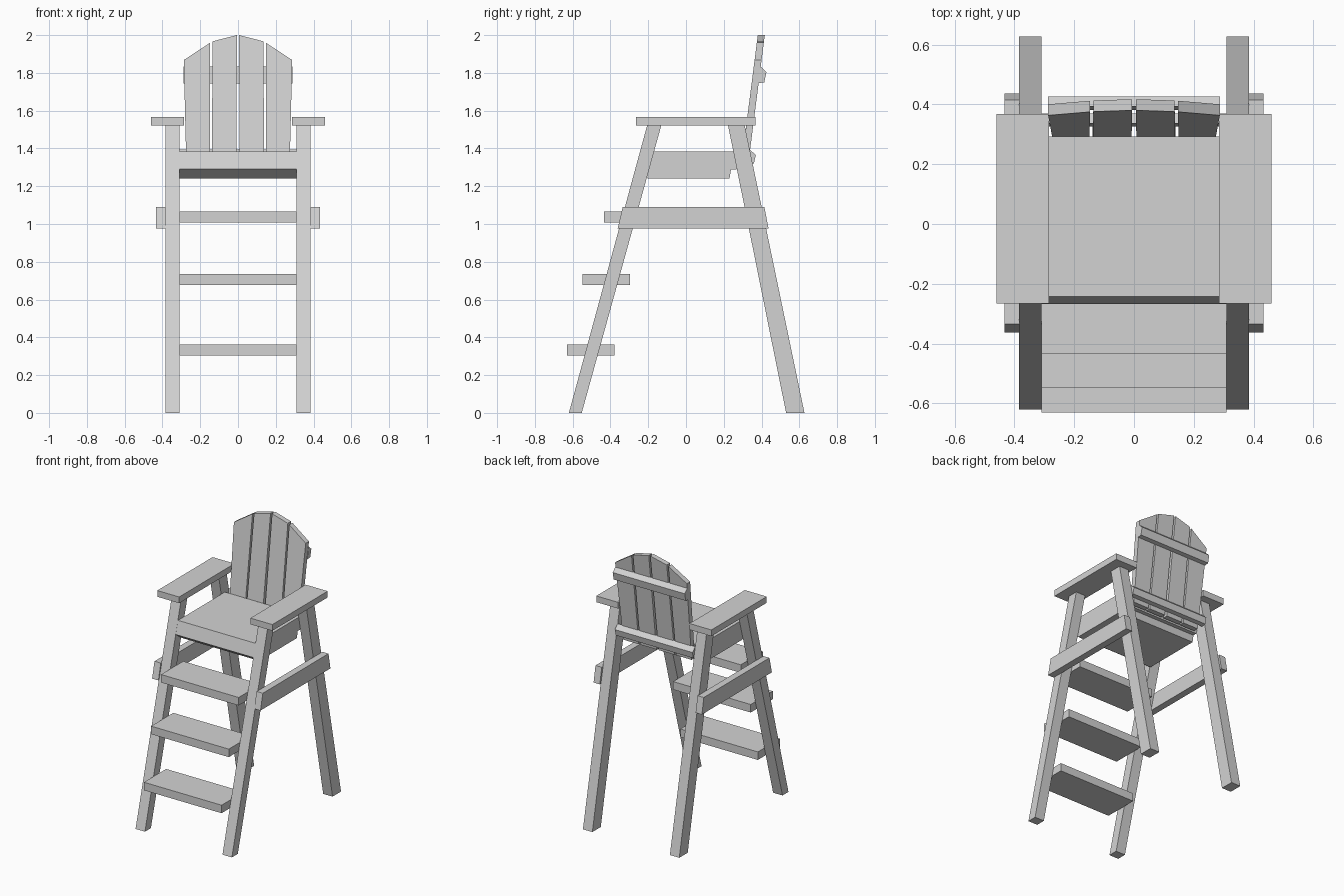
import bpy, bmesh

if "Cube" in bpy.data.objects:
    bpy.data.objects.remove(bpy.data.objects["Cube"])

# one flat grey for the whole chair
mat = bpy.data.materials.new("light grey")
mat.diffuse_color = (0.65, 0.65, 0.65, 1)
mat.use_nodes = True
mat.node_tree.nodes["Principled BSDF"].inputs["Base Color"].default_value = mat.diffuse_color


def mesh_object(name, bm):
    bmesh.ops.recalc_face_normals(bm, faces=bm.faces)
    me = bpy.data.meshes.new(name)
    bm.to_mesh(me)
    bm.free()
    me.materials.append(mat)
    ob = bpy.data.objects.new(name, me)
    bpy.context.collection.objects.link(ob)
    return ob


def loft(name, a, b):
    """Solid between two matching outlines."""
    bm = bmesh.new()
    va = [bm.verts.new(p) for p in a]
    vb = [bm.verts.new(p) for p in b]
    bm.faces.new(va)
    bm.faces.new(vb[::-1])
    n = len(a)
    for i in range(n):
        j = (i + 1) % n
        bm.faces.new((va[i], va[j], vb[j], vb[i]))
    return mesh_object(name, bm)


def prism(name, yz, x0, x1):
    """Side profile extruded across x."""
    return loft(name, [(x0, y, z) for y, z in yz], [(x1, y, z) for y, z in yz])


def rect(y0, y1, z0, z1):
    return [(y0, z0), (y1, z0), (y1, z1), (y0, z1)]


# legs, side rails and armrests on both sides
for side, s in (("left", -1), ("right", 1)):
    prism(side + "_front_leg", [(-0.62, 0), (-0.552, 0), (-0.13, 1.525), (-0.205, 1.525)],
          s * 0.31, s * 0.385)
    prism(side + "_back_leg", [(0.53, 0), (0.627, 0), (0.31, 1.525), (0.222, 1.525)],
          s * 0.31, s * 0.385)
    prism(side + "_side_rail", [(-0.362, 0.975), (0.437, 0.975), (0.415, 1.09), (-0.335, 1.09)],
          s * 0.383, s * 0.433)
    prism(side + "_armrest", rect(-0.265, 0.367, 1.522, 1.567), s * 0.285, s * 0.46)

# climbing steps
for i, (y, z) in enumerate(((-0.63, 0.303), (-0.548, 0.677), (-0.435, 1.007))):
    prism(f"step_{i + 1}", rect(y, y + 0.252, z, z + 0.058), -0.31, 0.31)

# seat box with front apron and stepped back
prism("seat", [(-0.243, 1.383), (-0.268, 1.29), (-0.215, 1.25), (-0.2, 1.24), (0.23, 1.24),
               (0.238, 1.288), (0.268, 1.288), (0.293, 1.383)], -0.31, 0.31)


# leaning backrest: y of the slat front at a given height
def lean(z):
    return 0.325 + 0.128 * (z - 1.57)


# backrest slats with an arched top
thick = 0.037
for s in (-1, 1):
    for name, bi, bo, ti, to, zi, zo in (("inner", 0.008, 0.138, 0.006, 0.135, 2.0, 1.967),
                                         ("outer", 0.149, 0.273, 0.147, 0.287, 1.96, 1.868)):
        pts = [(bi, 1.285), (bo, 1.285), (to, zo), (ti, zi)]
        loft(f"{name}_slat_{'left' if s < 0 else 'right'}",
             [(s * x, lean(z), z) for x, z in pts],
             [(s * x, lean(z) + thick, z) for x, z in pts])

# cross bars behind the slats
for name, z0, z1, w in (("lower_back_bar", 1.315, 1.395, 0.31), ("upper_back_bar", 1.745, 1.835, 0.288)):
    d = 0.03
    prism(name, [(lean(z0) + thick - 0.003, z0), (lean(z0) + thick + d, z0 + 0.005),
                 (lean(z1) + thick + d, z1 - 0.03), (lean(z1) + thick - 0.003, z1)], -w, w)
